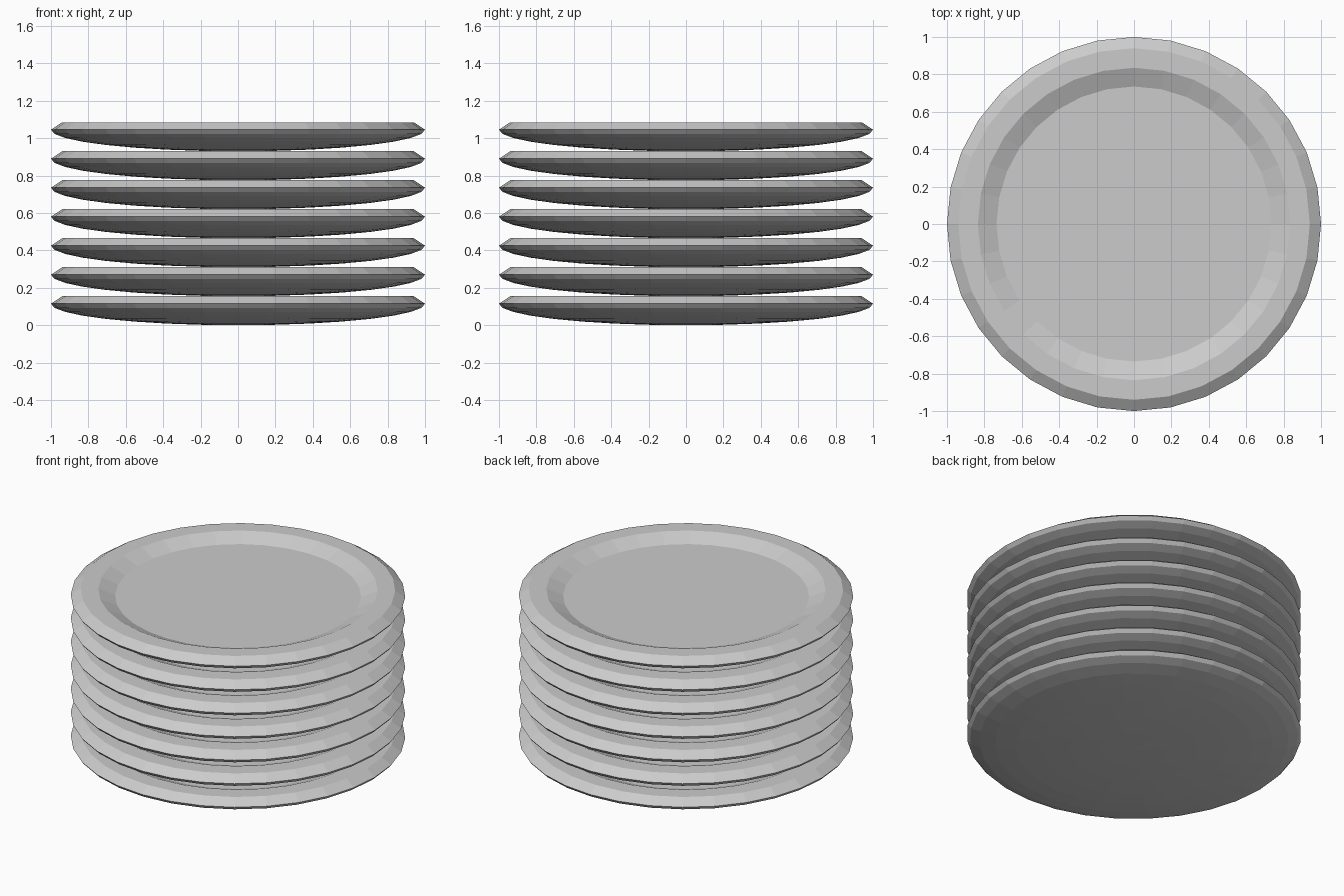
import bpy, bmesh
from math import sin, cos, pi

if "Cube" in bpy.data.objects:
    bpy.data.objects.remove(bpy.data.objects["Cube"])

SIDES = 32
COUNT = 7
SPACING = 0.155
RIM_Z = 0.115

# Plate profile (radius, z): squashed half-sphere underside, bevelled rim, sunken well
profile = [(sin(i * pi / 16), RIM_Z * (1 - cos(i * pi / 16))) for i in range(1, 9)]
profile += [(0.94, 0.155), (0.835, 0.155), (0.735, 0.112)]


def plate_mesh():
    bm = bmesh.new()
    rings = [[bm.verts.new((r * cos(2 * pi * k / SIDES), r * sin(2 * pi * k / SIDES), z))
              for k in range(SIDES)] for r, z in profile]
    for lower, upper in zip(rings, rings[1:]):
        for k in range(SIDES):
            n = (k + 1) % SIDES
            bm.faces.new((lower[k], lower[n], upper[n], upper[k]))
    # Well floor
    bm.faces.new(rings[-1])
    # Underside centre
    pole = bm.verts.new((0, 0, 0))
    for k in range(SIDES):
        bm.faces.new((pole, rings[0][(k + 1) % SIDES], rings[0][k]))
    bmesh.ops.recalc_face_normals(bm, faces=bm.faces)
    mesh = bpy.data.meshes.new("plate")
    bm.to_mesh(mesh)
    bm.free()
    return mesh


# Stack of identical plates
mesh = plate_mesh()
for i in range(COUNT):
    plate = bpy.data.objects.new(f"plate_{i + 1}", mesh)
    plate.location.z = i * SPACING
    bpy.context.collection.objects.link(plate)
